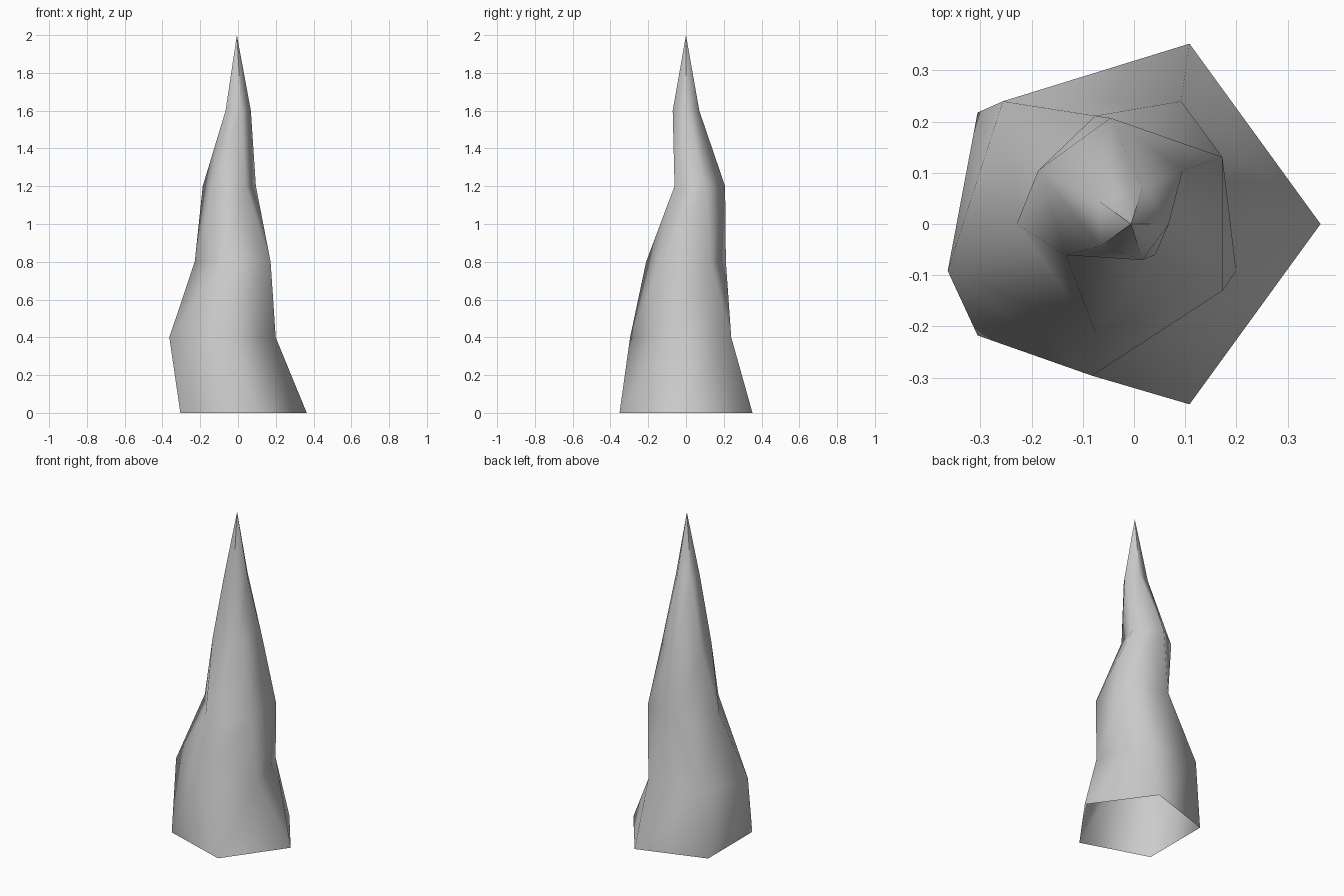
import bpy, bmesh
from math import cos, sin, radians

cube = bpy.data.objects.get("Cube")
if cube:
    bpy.data.objects.remove(cube)

SIDES = 5
BASE_RADIUS = 0.37
TWIST = radians(-18)
STEP = 0.4
# Centre of each ring, from the base up to the tip
CENTRES = [(-0.006, 0), (-0.082, 0), (-0.007, 0), (-0.046, 0.059), (-0.006, 0), (-0.006, 0)]

# Stack of shrinking, twisting pentagon rings, open at the base
bm = bmesh.new()
rings = []
for level, (cx, cy) in enumerate(CENTRES):
    radius = BASE_RADIUS * (1 - level / (len(CENTRES) - 1))
    ring = []
    for k in range(SIDES):
        a = radians(360 / SIDES) * k + TWIST * level
        ring.append(bm.verts.new((cx + radius * cos(a), cy + radius * sin(a), STEP * level)))
    rings.append(ring)

# Skin neighbouring rings with triangles; the last band closes to the tip
for level, (low, high) in enumerate(zip(rings, rings[1:])):
    for k in range(SIDES):
        n = (k + 1) % SIDES
        bm.faces.new((low[k], low[n], high[n]))
        if level < len(rings) - 2:
            bm.faces.new((low[k], high[n], high[k]))
for face in bm.faces:
    face.smooth = True

mesh = bpy.data.meshes.new("spike")
bm.to_mesh(mesh)
bm.free()
spike = bpy.data.objects.new("spike", mesh)
bpy.context.collection.objects.link(spike)

# Plain grey stone
stone = bpy.data.materials.new("grey_stone")
stone.use_nodes = True
colour = (0.6, 0.6, 0.6, 1)
stone.diffuse_color = colour
stone.node_tree.nodes["Principled BSDF"].inputs["Base Color"].default_value = colour
mesh.materials.append(stone)
